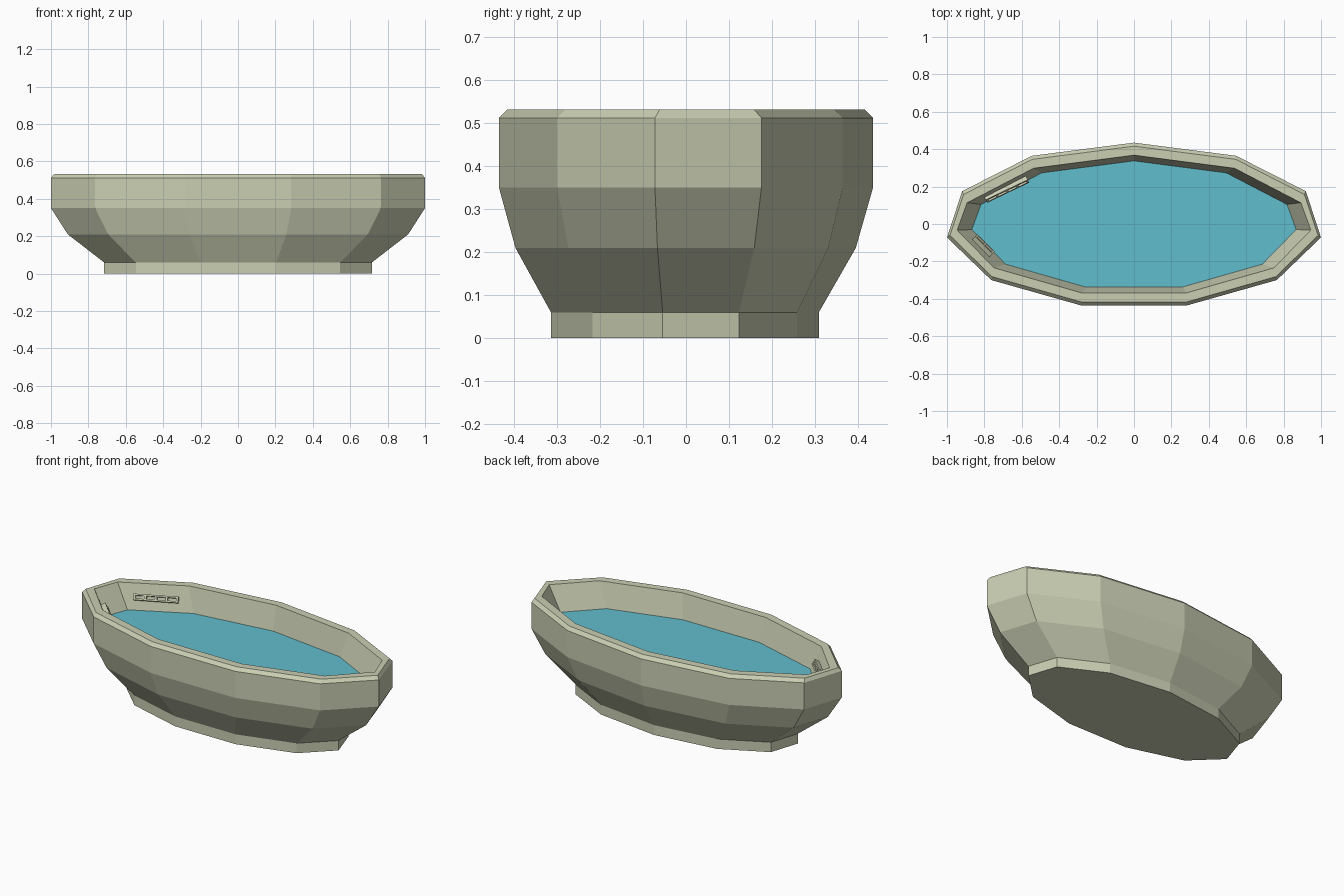
import bpy, bmesh, math
from mathutils import Vector, Matrix

if "Cube" in bpy.data.objects:
    bpy.data.objects.remove(bpy.data.objects["Cube"])

SIDES = 11
RX, RY, CY = 1.01, 0.444, -0.009


def material(name, rgb):
    m = bpy.data.materials.new(name)
    m.diffuse_color = (*rgb, 1)
    m.use_nodes = True
    m.node_tree.nodes["Principled BSDF"].inputs["Base Color"].default_value = m.diffuse_color
    return m


stone = material("stone", (0.59, 0.62, 0.45))
blue = material("water_blue", (0.12, 0.51, 0.61))


def finish(name, bm, mat):
    bmesh.ops.recalc_face_normals(bm, faces=bm.faces[:])
    me = bpy.data.meshes.new(name)
    bm.to_mesh(me)
    bm.free()
    me.materials.append(mat)
    ob = bpy.data.objects.new(name, me)
    bpy.context.collection.objects.link(ob)
    return ob


def ring(scale, z, inset=0.0, shrink=1.0):
    """Oval of 11 points: scaled, moved inwards, then shrunk."""
    pts = []
    for k in range(SIDES):
        a = math.pi / 2 + k * math.tau / SIDES
        c, s = math.cos(a), math.sin(a)
        n = Vector((c, s / (RY * RY))).normalized() * inset
        pts.append(Vector(((RX * c * scale - n.x) * shrink,
                           (RY * s * scale + CY - n.y) * shrink, z)))
    return pts


# basin: foot, flared body, chamfered rim and sloping inner wall
water_z, inset, shrink = 0.386, 0.067, 0.917
profile = [ring(0.716, 0), ring(0.716, 0.06), ring(0.91, 0.21), ring(1, 0.35),
           ring(1, 0.512), ring(1, 0.532, 0.019), ring(1, 0.532, inset),
           ring(1, water_z - 0.01, inset, shrink - 0.005)]
bm = bmesh.new()
loops = [[bm.verts.new(p) for p in r] for r in profile]
for lo, hi in zip(loops, loops[1:]):
    for i in range(SIDES):
        j = (i + 1) % SIDES
        bm.faces.new((lo[i], lo[j], hi[j], hi[i]))
bm.faces.new(loops[0])
bm.faces.new(loops[-1])
finish("basin", bm, stone)

# water surface
bm = bmesh.new()
bm.faces.new([bm.verts.new(p) for p in ring(1, water_z, inset, shrink)])
water = finish("water", bm, blue)
if water.data.polygons[0].normal.z < 0:
    water.data.flip_normals()


# wall grilles: two rails joined by short posts, leaning with the wall
def grille(name, centre, direction, length, posts):
    u = Vector((*direction, 0)).normalized()
    n = Vector((-u.y, u.x, 0))
    if n.dot(Vector(centre)) > 0:
        n = -n
    up = (Vector((0, 0, 1)) - n * 0.6).normalized()
    n = (n + Vector((0, 0, 0.6))).normalized()
    frame = Matrix((u, n, up)).transposed().to_4x4()
    frame.translation = centre
    bm = bmesh.new()

    def box(pos, size):
        m = frame @ Matrix.Translation(pos) @ Matrix.Diagonal((*size, 1))
        bmesh.ops.create_cube(bm, size=1, matrix=m)

    for z in (-0.013, 0.013):
        box((0, 0, z), (length, 0.028, 0.009))
    for i in range(posts):
        x = (i / (posts - 1) - 0.5) * (length - 0.012)
        box((x, 0, 0), (0.012, 0.026, 0.02))
    finish(name, bm, stone)


grille("long_grille", (-0.682, 0.186, 0.46), (0.23, 0.11), 0.25, 5)
grille("short_grille", (-0.805, -0.115, 0.465), (0.7, -0.7), 0.13, 3)
